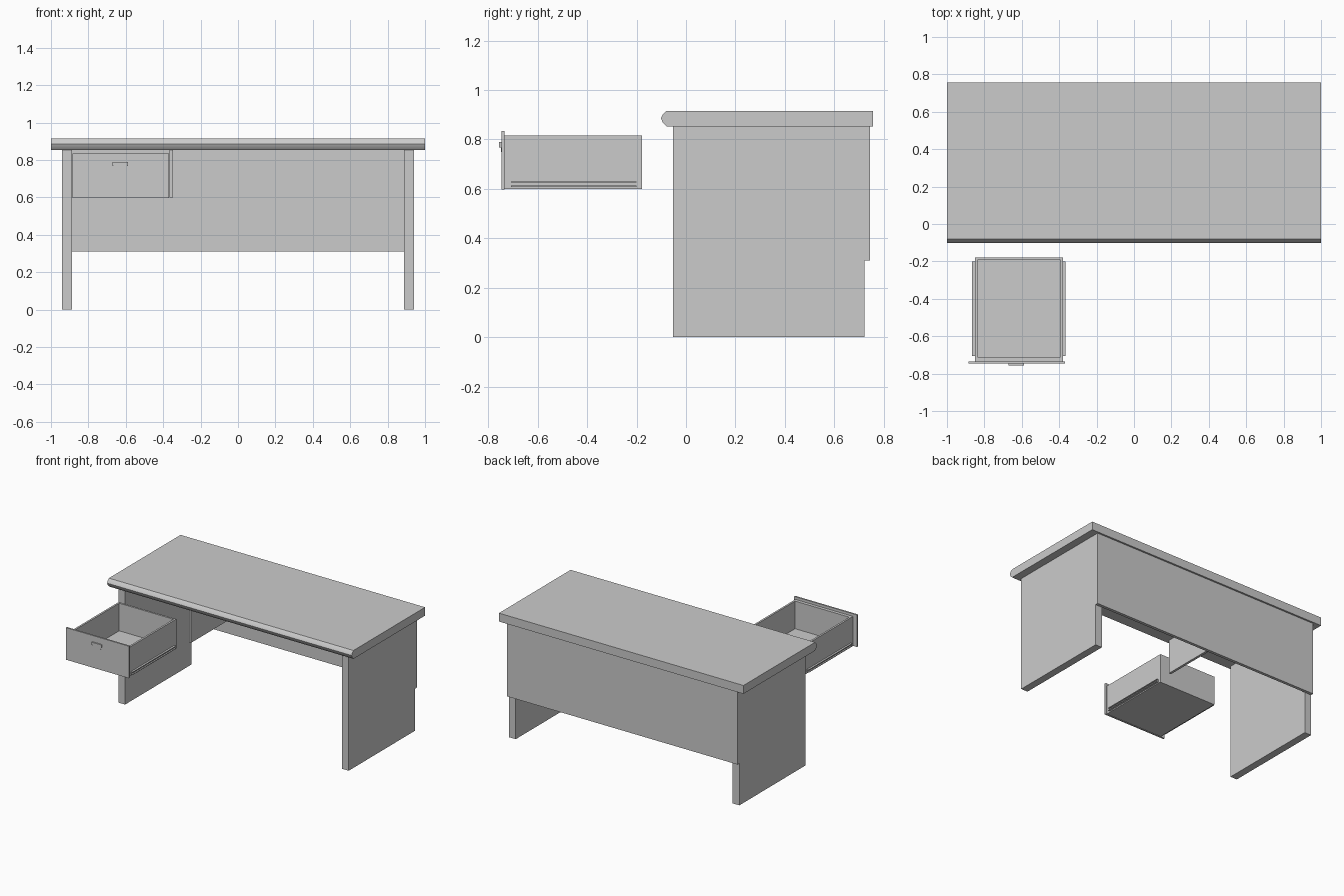
import bpy, bmesh

if "Cube" in bpy.data.objects:
    bpy.data.objects.remove(bpy.data.objects["Cube"])


def mesh_object(name, bm):
    bmesh.ops.recalc_face_normals(bm, faces=bm.faces)
    mesh = bpy.data.meshes.new(name)
    bm.to_mesh(mesh)
    bm.free()
    obj = bpy.data.objects.new(name, mesh)
    bpy.context.collection.objects.link(obj)
    return obj


def box(name, x0, x1, y0, y1, z0, z1):
    bm = bmesh.new()
    bmesh.ops.create_cube(bm, size=1)
    for v in bm.verts:
        v.co = (x1 if v.co.x > 0 else x0, y1 if v.co.y > 0 else y0, z1 if v.co.z > 0 else z0)
    return mesh_object(name, bm)


def prism(name, points, direction):
    """Extrude a closed outline of 3D points along a direction."""
    bm = bmesh.new()
    face = bm.faces.new([bm.verts.new(p) for p in points])
    new = bmesh.ops.extrude_face_region(bm, geom=[face], use_keep_orig=True)["geom"]
    bmesh.ops.translate(bm, vec=direction, verts=[g for g in new if isinstance(g, bmesh.types.BMVert)])
    return mesh_object(name, bm)


# Desktop with a bull-nosed front edge
profile = [(0.757, 0.853), (0.757, 0.915), (-0.08, 0.915), (-0.093, 0.902),
           (-0.101, 0.886), (-0.095, 0.870), (-0.079, 0.853)]
top = prism("desktop", [(-1, y, z) for y, z in profile], (2, 0, 0))
bpy.context.view_layer.objects.active = top
top.select_set(True)
bpy.ops.object.shade_smooth_by_angle(angle=0.7)

# Slab legs
for side, s in (("left", -1), ("right", 1)):
    xs = sorted((s * 0.887, s * 0.942))
    box(side + "_leg", xs[0], xs[1], -0.052, 0.722, 0, 0.853)

# Back panel and the divider beside the drawer bay
box("back_panel", -0.942, 0.942, 0.722, 0.744, 0.31, 0.853)
box("drawer_divider", -0.366, -0.348, -0.052, 0.722, 0.60, 0.853)

# Open drawer box, pulled out
X0, X1, Y0, Y1, Z0, Z1 = -0.851, -0.38, -0.735, -0.178, 0.60, 0.816
box("drawer_floor", X0 + 0.014, X1 - 0.014, Y0 + 0.024, Y1 - 0.014, Z0, Z0 + 0.012)
box("drawer_left_wall", X0, X0 + 0.014, Y0, Y1, Z0, Z1)
box("drawer_right_wall", X1 - 0.014, X1, Y0, Y1, Z0, Z1)
box("drawer_rear_wall", X0 + 0.014, X1 - 0.014, Y1 - 0.014, Y1, Z0, Z1)
box("drawer_inner_front", X0 + 0.014, X1 - 0.014, Y0, Y0 + 0.024, Z0, Z1)
box("drawer_front", -0.884, -0.37, -0.747, Y0, 0.598, 0.835)

# Drawer runners, C-shaped channels open to the outside
channel = [(0, 0.608), (0.014, 0.608), (0.014, 0.613), (0.004, 0.613),
           (0.004, 0.625), (0.014, 0.625), (0.014, 0.630), (0, 0.630)]
for side, x, s in (("left", X0, -1), ("right", X1, 1)):
    prism(side + "_runner", [(x + s * a, -0.707, z) for a, z in channel], (0, 0.507, 0))

# Handle: lip with a tapered plate under it
box("handle_lip", -0.67, -0.588, -0.756, -0.747, 0.768, 0.789)
plate = [(-0.667, 0.770), (-0.591, 0.770), (-0.600, 0.749), (-0.658, 0.749)]
prism("handle_plate", [(x, -0.749, z) for x, z in plate], (0, 0.002, 0))
